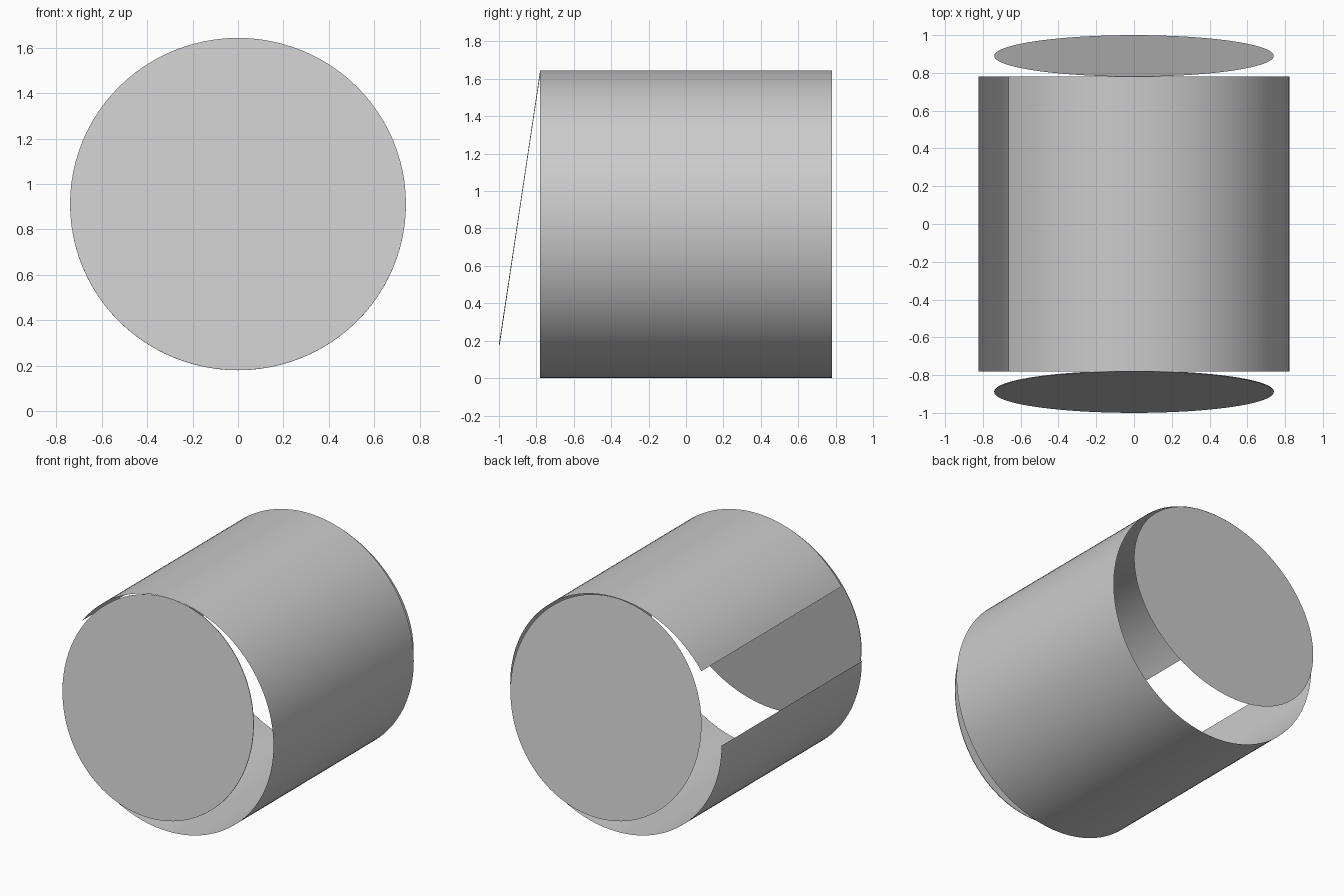
import bpy
import bmesh
import math
from mathutils import Matrix, Vector

R = 0.8225          # shell radius
HALF = 0.78         # half length of the shell
OPENING = 36        # degrees of the shell left open
LID_R = 0.74
LID_DROP = 1.466    # height of a tilted lid
LID_SWING = 0.22    # how far the lower rim swings out

cube = bpy.data.objects.get("Cube")
if cube:
    bpy.data.objects.remove(cube, do_unlink=True)

grey = bpy.data.materials.new("plain grey")
grey.use_nodes = True
colour = (0.6, 0.6, 0.6, 1)
grey.diffuse_color = colour
grey.node_tree.nodes["Principled BSDF"].inputs["Base Color"].default_value = colour


def add_object(name, bm):
    mesh = bpy.data.meshes.new(name)
    bm.to_mesh(mesh)
    bm.free()
    mesh.materials.append(grey)
    obj = bpy.data.objects.new(name, mesh)
    bpy.context.collection.objects.link(obj)
    return obj


# Curved shell: a straight edge spun around the long axis, open on one side
bm = bmesh.new()
ends = [bm.verts.new((-R, y, R)) for y in (-HALF, HALF)]
edge = bm.edges.new(ends)
centre = Vector((0, 0, R))
bmesh.ops.spin(bm, geom=ends + [edge], cent=centre, axis=(0, 1, 0),
               angle=-math.radians(360 - OPENING), steps=108)
bm.normal_update()
for face in bm.faces:
    outward = face.calc_center_median() - centre
    outward.y = 0
    if face.normal.dot(outward) < 0:
        face.normal_flip()
    face.smooth = True
add_object("curved_shell", bm)


# Flat lids: discs hung from the top of each end, leaning outward below
def add_lid(name, side):
    bm = bmesh.new()
    bmesh.ops.create_circle(bm, cap_ends=True, segments=96, radius=LID_R)
    tilt = math.atan2(LID_SWING, LID_DROP)
    turn = Matrix.Rotation(-side * (math.pi / 2 - tilt), 4, "X")
    place = Matrix.Translation((0, side * (HALF + LID_SWING / 2),
                                2 * R - LID_DROP / 2))
    bm.transform(place @ turn)
    bm.normal_update()
    for face in bm.faces:
        if face.normal.y * side < 0:
            face.normal_flip()
    return add_object(name, bm)


front_lid = add_lid("front_lid", -1)
add_lid("back_lid", 1)

# The front lid is a very thin plate
plate = front_lid.modifiers.new("thickness", "SOLIDIFY")
plate.thickness = 0.004
plate.offset = -1
